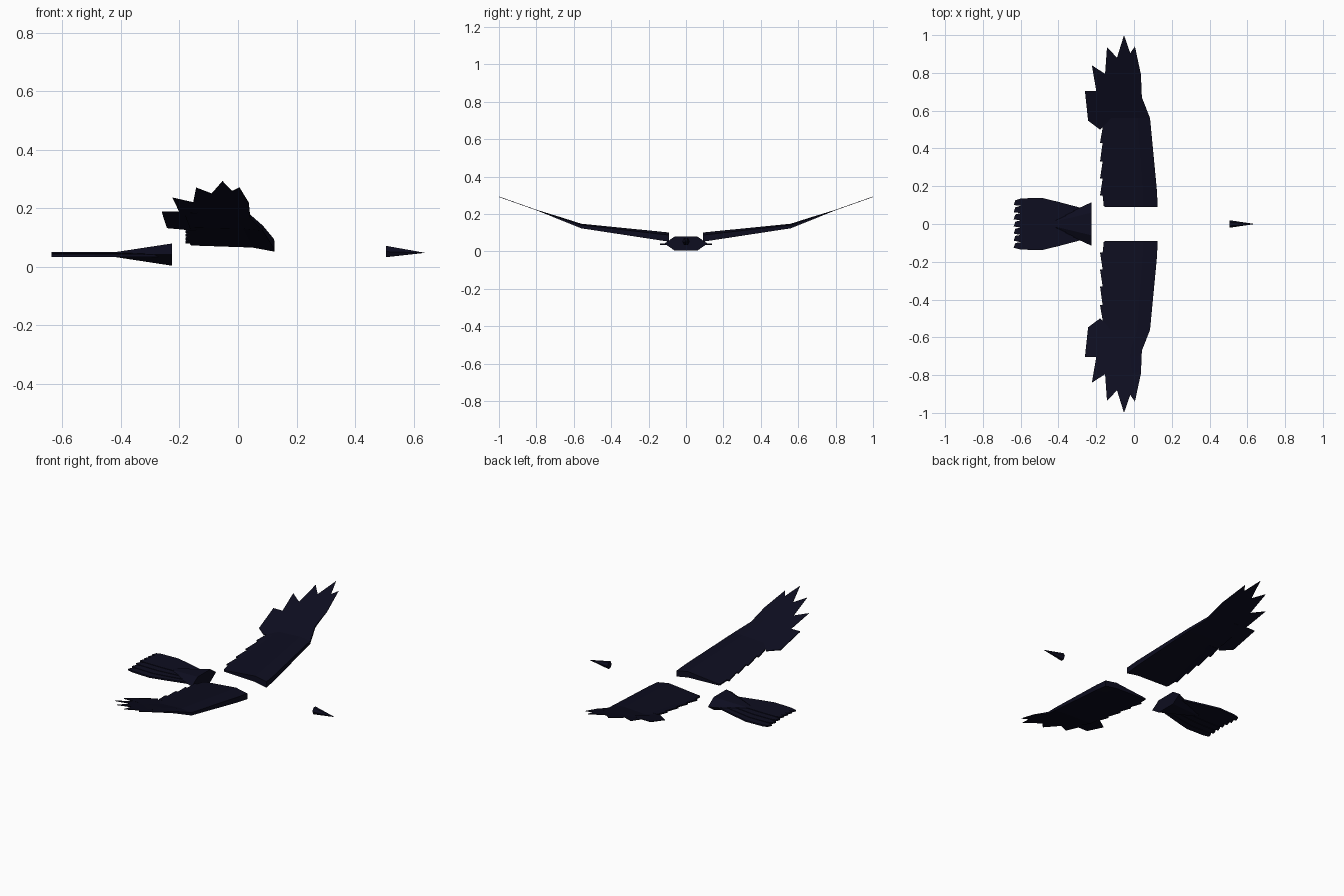
import bpy, bmesh

if "Cube" in bpy.data.objects:
    bpy.data.objects.remove(bpy.data.objects["Cube"])

plumage = bpy.data.materials.new("midnight_plumage")
plumage.use_nodes = True
colour = (0.004, 0.004, 0.014, 1)
plumage.diffuse_color = colour
plumage.node_tree.nodes["Principled BSDF"].inputs["Base Color"].default_value = colour


def finish(name, bm, mirrored=False):
    bmesh.ops.recalc_face_normals(bm, faces=bm.faces)
    mesh = bpy.data.meshes.new(name)
    bm.to_mesh(mesh)
    bm.free()
    mesh.materials.append(plumage)
    ob = bpy.data.objects.new(name, mesh)
    bpy.context.collection.objects.link(ob)
    if mirrored:
        mod = ob.modifiers.new("Mirror", "MIRROR")
        mod.use_axis = (False, True, False)
        mod.use_mirror_merge = False
    return ob


def loft(bm, rings):
    """Skin matching rings of points and cap both ends."""
    rows = [[bm.verts.new(p) for p in ring] for ring in rings]
    n = len(rows[0])
    for a, b in zip(rows, rows[1:]):
        for i in range(n):
            j = (i + 1) % n
            bm.faces.new((a[i], a[j], b[j], b[i]))
    bm.faces.new(rows[0])
    bm.faces.new(rows[-1])


def plate(bm, outline, height, thick):
    """Thin solid over a plan outline; height gives its middle surface."""
    loft(bm, [[(x, y, height(y) + s * thick / 2) for x, y in outline] for s in (-1, 1)])


def wing_height(y):
    bends = [(0.09, 0.077), (0.56, 0.136), (0.70, 0.186), (1.0, 0.292)]
    for (y0, z0), (y1, z1) in zip(bends, bends[1:]):
        if y <= y1:
            break
    return z0 + (z1 - z0) * (y - y0) / (y1 - y0)


# Wing arm: thick drooped leading edge thinning to the trailing edge and hand
bm = bmesh.new()
rings = []
for y, lead, trail, t in [(0.09, 0.125, -0.155, 1), (0.17, 0.122, -0.158, 0.92),
                          (0.56, 0.085, -0.165, 0.5), (0.67, 0.042, -0.18, 0.32),
                          (0.70, 0.040, -0.185, 0.25), (0.79, 0.037, -0.145, 0.08)]:
    z, mid = wing_height(y), lead - 0.27 * (lead - trail)
    section = [(lead, 0.010), (lead, -0.025), (mid, -0.011),
               (trail, -0.004), (trail, 0.004), (mid, 0.024)]
    rings.append([(x, y, z + dz * t) for x, dz in section])
loft(bm, rings)
finish("wing_arms", bm, True)

# Pointed flight feathers spread between notches
notches = [(0.037, 0.79), (-0.02, 0.905), (-0.09, 0.88), (-0.153, 0.795), (-0.20, 0.705)]
tips = [(0.005, 0.94), (-0.053, 1.0), (-0.143, 0.937), (-0.223, 0.84)]
bm = bmesh.new()
for i, tip in enumerate(tips):
    a, b = notches[i], notches[i + 1]
    roots = [(b[0] * 0.8, 0.70), (a[0] * 0.8, 0.70)]
    plate(bm, [a, tip, b] + roots, wing_height, 0.003)
plate(bm, [notches[-1], (-0.26, 0.705), (-0.243, 0.547), (-0.18, 0.50),
           (-0.12, 0.55), (-0.12, 0.70)], wing_height, 0.004)
finish("flight_feathers", bm, True)

# Stepped feathers along the trailing edge
bm = bmesh.new()
steps = [0.095, 0.15, 0.24, 0.33, 0.43, 0.51]
for inner, outer in zip(steps, steps[1:]):
    back = -0.16 if inner < 0.1 else -0.18
    plate(bm, [(-0.10, inner), (back, inner), (-0.166, outer), (-0.10, outer)],
          wing_height, 0.008)
finish("trailing_feathers", bm, True)

# Tail root: flattened six-sided cone
bm = bmesh.new()
loft(bm, [[(x, y * s, 0.042 + z * s) for y, z in
           [(0.115, 0), (0.06, 0.038), (-0.06, 0.038),
            (-0.115, 0), (-0.06, -0.038), (0.06, -0.038)]]
          for x, s in [(-0.225, 1), (-0.45, 0.1)]])
finish("tail_root", bm)

# Tail fan: overlapping feathers with ragged ends
bm = bmesh.new()
count = 7
for i in range(count):
    a, b = (2 * i / count - 1, 2 * (i + 1) / count - 1)
    level = 0.046 - 0.0025 * abs(i - count // 2)
    gap = 0.006
    plate(bm, [(-0.26, a * 0.08), (-0.40, a * 0.117), (-0.49, a * 0.139), (-0.60, a * 0.135),
               (-0.637, a * 0.132 + gap), (-0.628, b * 0.132 - gap), (-0.60, b * 0.135),
               (-0.49, b * 0.139), (-0.40, b * 0.117), (-0.26, b * 0.08)],
          lambda y: level, 0.009)
finish("tail_feathers", bm)

# Beak: six-sided spike
bm = bmesh.new()
loft(bm, [[(x, y * s, 0.048 + z * s) for y, z in
           [(0.02, 0.004), (0.01, 0.024), (-0.01, 0.024),
            (-0.02, 0.004), (-0.01, -0.015), (0.01, -0.015)]]
          for x, s in [(0.505, 1), (0.637, 0.02)]])
finish("beak", bm)
